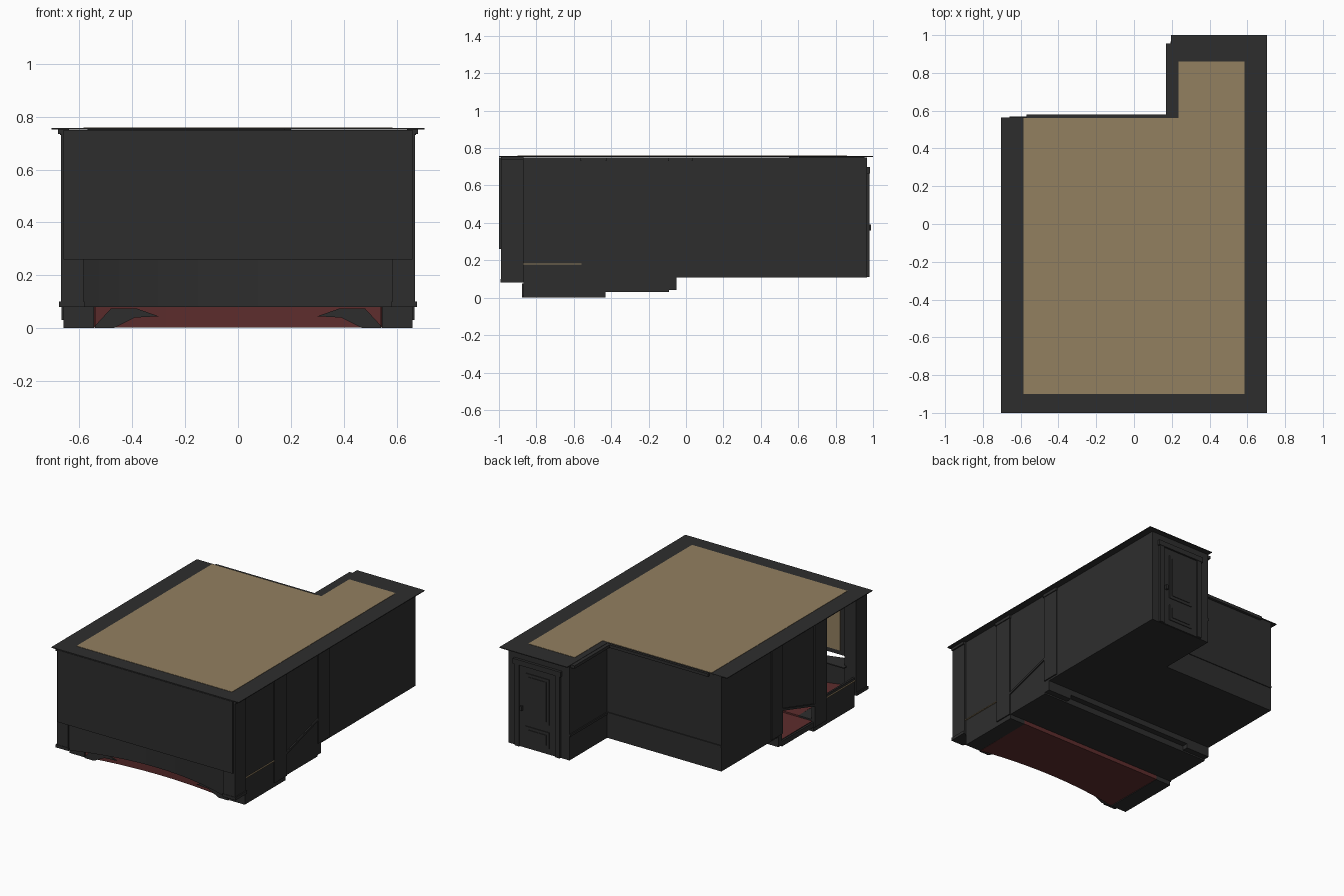
import bpy, bmesh
from mathutils import Vector

cube = bpy.data.objects.get("Cube")
if cube:
    bpy.data.objects.remove(cube)


def material(name, rgb):
    m = bpy.data.materials.new(name)
    m.use_nodes = True
    m.diffuse_color = (*rgb, 1)
    m.node_tree.nodes["Principled BSDF"].inputs["Base Color"].default_value = (*rgb, 1)
    return m


DARK = material("charcoal", (0.027, 0.027, 0.027))
TAN = material("tan plaster", (0.29, 0.215, 0.118))
RED = material("dark red carpet", (0.11, 0.026, 0.026))


def prism(name, pts, lo, hi, mat=DARK, axis="z", top=None):
    """Extrude a flat outline along an axis; top gives the upper faces another colour."""
    place = {"x": lambda a, b, h: (h, a, b),
             "y": lambda a, b, h: (a, h, b),
             "z": lambda a, b, h: (a, b, h)}[axis]
    bm = bmesh.new()
    face = bm.faces.new([bm.verts.new(place(a, b, lo)) for a, b in pts])
    new = bmesh.ops.extrude_face_region(bm, geom=[face])["geom"]
    shift = Vector(place(0, 0, hi - lo))
    bmesh.ops.translate(bm, vec=shift, verts=[v for v in new if isinstance(v, bmesh.types.BMVert)])
    bm.normal_update()
    bmesh.ops.recalc_face_normals(bm, faces=bm.faces)
    mesh = bpy.data.meshes.new(name)
    mesh.materials.append(mat)
    if top:
        mesh.materials.append(top)
        for f in bm.faces:
            f.material_index = int(f.normal.z > 0.9)
    bm.to_mesh(mesh)
    bm.free()
    ob = bpy.data.objects.new(name, mesh)
    bpy.context.collection.objects.link(ob)


def box(name, x, y, z, mat=DARK, top=None):
    prism(name, [(x[0], y[0]), (x[1], y[0]), (x[1], y[1]), (x[0], y[1])], *z, mat, top=top)


def ell(left, right, front, back, notch_x, notch_y):
    return [(left, front), (right, front), (right, back),
            (notch_x, back), (notch_x, notch_y), (left, notch_y)]


TOP = 0.75
W = 0.66
T = 0.012

# Flat roof with tan centre and cornices
prism("roof", ell(-0.705, 0.705, -1, 1, 0.195, 0.565), 0.752, 0.757)
prism("roof_panel", ell(-0.585, 0.585, -0.9, 0.86, 0.235, 0.56), 0.754, 0.759, TAN)
box("back_cornice", (-0.57, 0.175), (0.55, 0.58), (0.735, 0.755))
box("passage_cornice", (0.17, 0.2), (0.56, 0.955), (0.735, 0.755))
for s, side in ((-1, "right"), (1, "left")):
    box(side + "_cornice", sorted((s * 0.64, s * 0.68)), (-0.99, -0.87), (0.735, 0.755))

# Back walls, passage and baseline mouldings
box("back_wall", (-W, 0.2), (0.55, 0.562), (0.11, TOP))
box("passage_side_wall", (0.2, 0.2 + T), (0.55, 0.967), (0.11, TOP))
box("passage_end_wall", (0.2, W), (0.955, 0.967), (0.11, TOP))
box("back_rail", (-W, 0.2), (0.562, 0.568), (0.27, 0.285))
box("passage_rail", (0.193, 0.2), (0.56, 0.967), (0.27, 0.285))

# Passage door with frame and raised panels
for x, side in (((0.265, 0.3), "right"), ((0.57, 0.605), "left")):
    box(side + "_door_post", x, (0.967, 0.982), (0.11, 0.69))
box("door_lintel", (0.255, 0.615), (0.967, 0.985), (0.665, 0.7))
box("door", (0.3, 0.57), (0.967, 0.973), (0.11, 0.665))
for z in ((0.15, 0.26), (0.31, 0.62)):
    box("door_panel", (0.345, 0.525), (0.973, 0.978), z)
    box("door_panel_centre", (0.365, 0.505), (0.978, 0.982), (z[0] + 0.02, z[1] - 0.02))
box("door_handle", (0.545, 0.56), (0.973, 0.99), (0.36, 0.39))

# Closed left wall, stepped along its foot
prism("left_wall", [(-0.87, 0), (-0.43, 0), (-0.43, 0.03), (-0.09, 0.03), (-0.09, 0.04),
                    (-0.05, 0.04), (-0.05, 0.11), (0.967, 0.11), (0.967, TOP), (-0.87, TOP)],
      W - T, W, axis="x")

# Right wall, open below the sloping rail and at the front bay
prism("right_wall", [(-0.09, 0.04), (-0.05, 0.04), (-0.05, 0.11), (0.562, 0.11),
                     (0.562, TOP), (-0.09, TOP)], -W, T - W, axis="x")
prism("right_wall_panel", [(-0.43, 0.18), (-0.09, 0.28), (-0.09, TOP), (-0.43, TOP)],
      -W, T - W, axis="x")
box("right_wall_sill", (-W, T - W), (-0.43, -0.09), (0.03, 0.065))
box("right_wall_low", (-W, T - W), (-0.87, -0.43), (0, 0.2))
box("right_wall_head", (-W, T - W), (-0.87, -0.43), (0.72, TOP))

# Pilasters, front pillars and side rails
skirt = [(0.54, 0), (0.47, 0), (0.39, 0.04), (0.3, 0.045), (0.385, 0.075), (0.48, 0.075), (0.54, 0.01)]
for s, side in ((-1, "right"), (1, "left")):
    x = sorted((s * 0.645, s * 0.668))
    box(side + "_middle_pilaster", x, (-0.09, 0.03), (0.12, TOP))
    box(side + "_front_pilaster", x, (-0.56, -0.43), (0.03, TOP))
    for y in ((-0.095, 0.035), (-0.565, -0.425)):
        box(side + "_pilaster_cap", sorted((s * 0.645, s * 0.674)), y, (0.73, TOP))
    box(side + "_front_pillar", sorted((s * 0.585, s * 0.67)), (-0.99, -0.87), (0.08, TOP))
    box(side + "_pillar_base", sorted((s * 0.58, s * 0.677)), (-0.993, -0.87), (0.08, 0.1))
    box(side + "_front_foot", sorted((s * 0.545, s * W)), (-0.87, -0.43), (0, 0.08))
    box(side + "_gilt_rail", x, (-0.87, -0.56), (0.178, 0.183), TAN)
    prism(side + "_sloping_rail", [(-0.43, 0.175), (-0.09, 0.275), (-0.09, 0.29), (-0.43, 0.19)],
          *x, axis="x")
    # Angled skirt pieces at the front corners
    prism(side + "_skirt", [(s * a, b) for a, b in skirt], -0.878, -0.87, axis="y")

# Flat upper front wall with an inner panel, concave lower front wall
box("front_wall", (-W, W), (-1, -0.988), (0.26, TOP))
box("screen_panel", (-0.47, 0.47), (-0.988, -0.982), (0.29, 0.62), TAN)
N = 16
curve = []
for i in range(N + 1):
    x = -0.6 + 1.2 * i / N
    curve.append((x, -0.988 + 0.11 * (1 - (x / 0.6) ** 2)))
prism("curved_front_wall", curve + [(x, y + T) for x, y in reversed(curve)], 0.08, 0.26)
prism("front_ledge", curve + [(0.6, -0.84), (-0.6, -0.84)], 0.255, 0.262)

# Red stage floor with a concave front edge
edge = [(x * 0.9, -0.87 + 0.05 * (1 - (x / 0.6) ** 2)) for x, y in curve]
prism("stage_slab", edge + [(0.545, -0.43), (-0.545, -0.43)], 0.002, 0.08, RED)
prism("stage_apron", curve + [(0.6, -0.6), (-0.6, -0.6)], 0.08, 0.084, RED)

# Stepped floors, carpeted above and dark beneath
box("lower_floor", (-W + T, W - T), (-0.43, -0.09), (0.03, 0.07), top=RED)
box("floor_step", (-0.5, 0.5), (-0.12, -0.05), (0.07, 0.115), top=RED)
for s, side in ((-1, "right"), (1, "left")):
    box(side + "_side_step", sorted((s * 0.48, s * (W - T))), (-0.09, -0.05), (0.04, 0.115), top=RED)
prism("upper_floor", ell(-W, W, -0.05, 0.967, 0.2, 0.562), 0.108, 0.12, top=RED)
